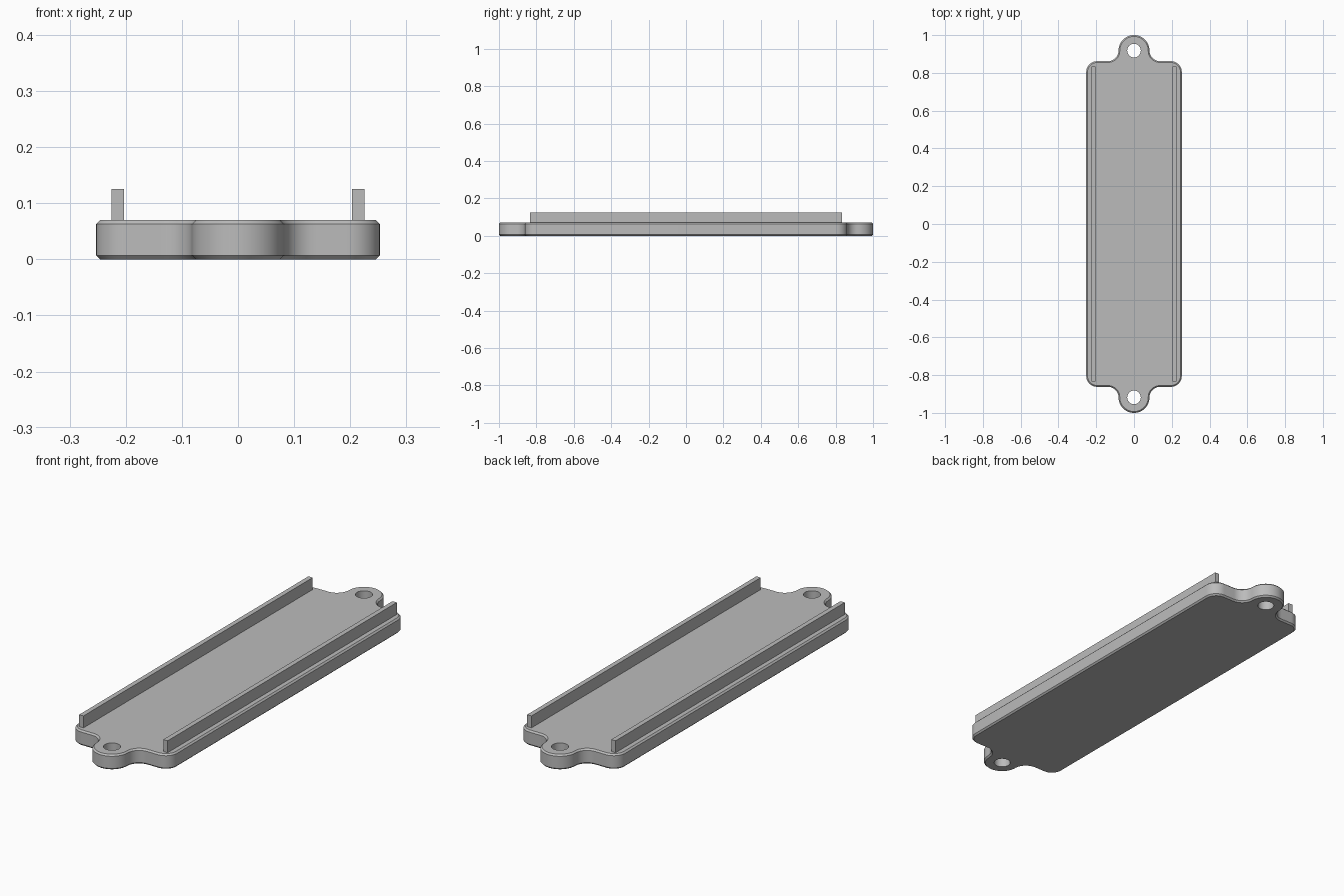
import bpy, bmesh
from math import pi, sin, cos

cube = bpy.data.objects.get("Cube")
if cube:
    bpy.data.objects.remove(cube, do_unlink=True)

# Dimensions
HALF_W, HALF_L = 0.253, 0.862      # main rectangle
THICK, CHAMFER = 0.07, 0.007
TAB_R, FILLET_R, CORNER_R = 0.082, 0.056, 0.058
TAB_Y, HOLE_R = 1 - TAB_R, 0.036

grey = bpy.data.materials.new("plain grey")
grey.use_nodes = True
colour = (0.5, 0.5, 0.5, 1)
grey.diffuse_color = colour
grey.node_tree.nodes["Principled BSDF"].inputs["Base Color"].default_value = colour


def arc(cx, cy, r, start, end, steps):
    angles = [start + (end - start) * i / steps for i in range(steps + 1)]
    return [(cx + r * cos(a), cy + r * sin(a)) for a in angles]


def outline(d):
    """Plate outline moved inwards by d, counter-clockwise."""
    quarter = arc(HALF_W - CORNER_R, HALF_L - CORNER_R, CORNER_R - d, 0, pi / 2, 10)
    quarter += arc(TAB_R + FILLET_R, TAB_Y, FILLET_R + d, 1.5 * pi, pi, 10)
    quarter += arc(0, TAB_Y, TAB_R - d, 0, pi / 2, 14)[1:]
    half = quarter + [(-x, y) for x, y in reversed(quarter[:-1])]
    return half + [(-x, -y) for x, y in half]


def add_ring(bm, points, z):
    verts = [bm.verts.new((x, y, z)) for x, y in points]
    return verts, [bm.edges.new((v, verts[i - 1])) for i, v in enumerate(verts)]


def add_walls(bm, rings):
    for (a, _), (b, _) in zip(rings, rings[1:]):
        for i in range(len(a)):
            bm.faces.new((a[i - 1], a[i], b[i], b[i - 1]))


def make_object(name, bm):
    bmesh.ops.recalc_face_normals(bm, faces=bm.faces[:])
    mesh = bpy.data.meshes.new(name)
    bm.to_mesh(mesh)
    bm.free()
    mesh.materials.append(grey)
    obj = bpy.data.objects.new(name, mesh)
    bpy.context.collection.objects.link(obj)
    return obj


# Chamfered plate with a screw hole in each end tab
bm = bmesh.new()
levels = [(CHAMFER, 0), (0, CHAMFER), (0, THICK - CHAMFER), (CHAMFER, THICK)]
loops = [[add_ring(bm, outline(d), z) for d, z in levels]]
for side in (-1, 1):
    circle = arc(0, side * TAB_Y, HOLE_R, 0, 2 * pi, 40)[:-1]
    loops.append([add_ring(bm, circle, z) for z in (0, THICK)])
for rings in loops:
    add_walls(bm, rings)
for end in (0, -1):
    edges = [e for rings in loops for e in rings[end][1]]
    bmesh.ops.triangle_fill(bm, edges=edges, use_beauty=True, use_dissolve=False)
plate = make_object("cover_plate", bm)
bpy.ops.object.select_all(action='DESELECT')
plate.select_set(True)
bpy.context.view_layer.objects.active = plate
bpy.ops.object.shade_smooth_by_angle(angle=pi / 6)

# Locating rails along both long edges
RAIL_X, RAIL_W, RAIL_L, RAIL_TOP = 0.2145, 0.022, 1.67, 0.125
for name, side in (("left_rail", 1), ("right_rail", -1)):
    bm = bmesh.new()
    bmesh.ops.create_cube(bm, size=1)
    bmesh.ops.scale(bm, vec=(RAIL_W, RAIL_L, RAIL_TOP - THICK), verts=bm.verts)
    rail = make_object(name, bm)
    rail.location = (side * RAIL_X, 0, (RAIL_TOP + THICK) / 2)
